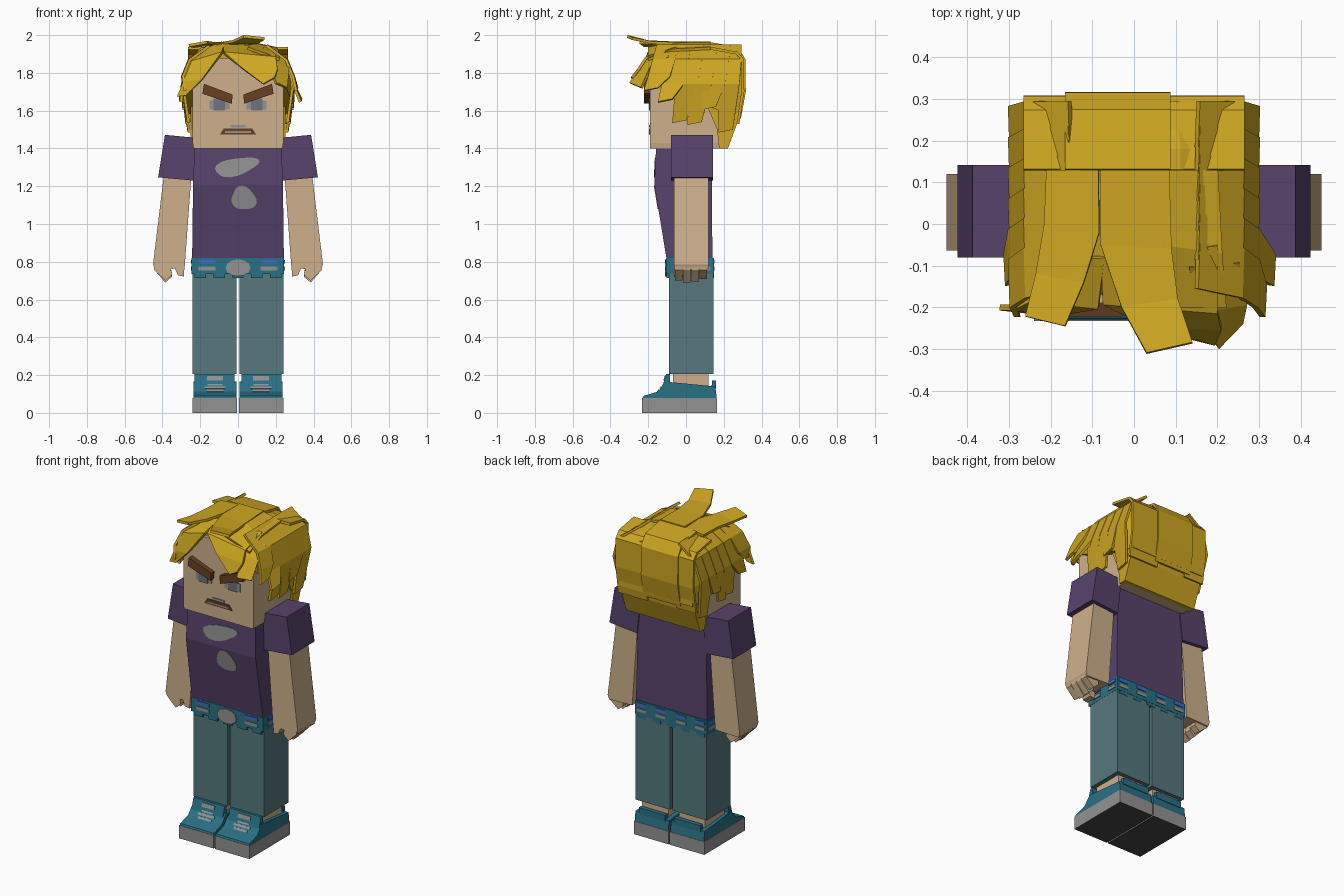
import bpy, bmesh, math


def material(name, r, g, b):
    m = bpy.data.materials.new(name)
    m.diffuse_color = (r, g, b, 1)
    return m


HAIR = material("gold hair", 0.62, 0.385, 0.016)
SKIN = material("skin", 0.62, 0.434, 0.262)
SHIRT = material("purple cloth", 0.098, 0.056, 0.15)
PANTS = material("grey teal denim", 0.092, 0.19, 0.205)
TEAL = material("teal", 0.022, 0.165, 0.24)
GREY = material("grey", 0.29, 0.29, 0.29)
BROWN = material("brown", 0.14, 0.05, 0.018)
BLUE = material("blue", 0.045, 0.156, 0.55)
DARK = material("dark rubber", 0.06, 0.06, 0.06)
IRIS = material("slate", 0.16, 0.17, 0.21)


def finish(bm, name, *mats):
    bmesh.ops.recalc_face_normals(bm, faces=bm.faces)
    me = bpy.data.meshes.new(name)
    bm.to_mesh(me)
    bm.free()
    for m in mats:
        me.materials.append(m)
    ob = bpy.data.objects.new(name, me)
    bpy.context.collection.objects.link(ob)
    return ob


def loft(name, rings, mat):
    """Closed rings joined one after another, with capped ends."""
    bm = bmesh.new()
    vs = [[bm.verts.new(p) for p in r] for r in rings]
    n = len(vs[0])
    for a, b in zip(vs, vs[1:]):
        for i in range(n):
            bm.faces.new((a[i], a[(i + 1) % n], b[(i + 1) % n], b[i]))
    bm.faces.new(vs[0])
    bm.faces.new(vs[-1])
    return finish(bm, name, mat)


def prism_x(name, yz, x0, x1, mat):
    return loft(name, [[(x, y, z) for y, z in yz] for x in (x0, x1)], mat)


def prism_y(name, xz, y0, y1, mat, s=1):
    return loft(name, [[(s * x, y, z) for x, z in xz] for y in (y0, y1)], mat)


def box(name, x0, x1, y0, y1, z0, z1, mat, s=1):
    return prism_y(name, [(x0, z0), (x1, z0), (x1, z1), (x0, z1)], y0, y1, mat, s)


def lock(name, pairs, thick=0.015):
    """Flat strip of hair given by left and right edge points."""
    bm = bmesh.new()
    vs = [[bm.verts.new(p) for p in pr] for pr in pairs]
    for a, b in zip(vs, vs[1:]):
        bm.faces.new((a[0], a[1], b[1], b[0]))
    ob = finish(bm, name, HAIR)
    mod = ob.modifiers.new("thickness", 'SOLIDIFY')
    mod.thickness, mod.offset = thick, 0
    return ob


# --- head and face
prism_y("head", [(-.235, 1.4), (.235, 1.4), (.24, 1.43), (.24, 1.76), (.15, 1.88),
                 (-.15, 1.88), (-.24, 1.76), (-.24, 1.43)], -.19, .2, SKIN)
for s in (-1, 1):
    prism_y("eyebrow", [(.028, 1.685), (.18, 1.742), (.188, 1.69), (.033, 1.637)],
            -.222, -.185, BROWN, s)
    box("eye", .045, .15, -.194, -.189, 1.605, 1.655, GREY, s)
    box("pupil", .07, .13, -.197, -.19, 1.6, 1.665, IRIS, s)
prism_y("mouth", [(-.095, 1.475), (.095, 1.475), (.075, 1.506), (-.075, 1.506)],
        -.195, -.189, BROWN)
box("lower_lip", -.07, .07, -.197, -.19, 1.483, 1.492, GREY)
box("upper_lip", -.04, .04, -.195, -.189, 1.51, 1.523, GREY)

# --- torso
def chest_y(z):
    if z > 1.21:
        return -.168 + (z - 1.21) / .2 * .01
    return -.168 + (1.21 - z) / .39 * .066


loft("torso", [[(s * .243, -.102, .81), (s * .238, -.168, 1.21), (s * .23, -.158, 1.41),
                (s * .23, .135, 1.41), (s * .243, .14, .81)] for s in (-1, 1)], SHIRT)


# abstract paint splashes on the chest
def splash(name, cx, cz, rx, rz, tilt):
    ring = []
    for i in range(20):
        a = i * math.tau / 20
        k = 1 + .1 * math.sin(3 * a + 1)
        u, v = rx * k * math.cos(a), rz * k * math.sin(a)
        ring.append((cx + u * math.cos(tilt) - v * math.sin(tilt),
                     cz + u * math.sin(tilt) + v * math.cos(tilt)))
    loft(name, [[(x, chest_y(z) + d, z) for x, z in ring] for d in (-.004, .003)], GREY)


splash("upper_splash", -.01, 1.303, .118, .046, .22)
splash("lower_splash", .03, 1.135, .068, .06, -.6)

# --- belt with buckle and studs
box("belt", -.247, .243, -.105, .148, .735, .82, TEAL)
for i in range(5):
    x = -.2 + .1 * i
    box("belt_fringe", x - .03, x + .03, -.103, .147, .715, .737, TEAL)
prism_y("buckle", [(.066 * math.cos(i * math.tau / 12), .768 + .045 * math.sin(i * math.tau / 12))
                   for i in range(12)], -.112, -.104, GREY)
for zone, z0, z1, mat in (("top", .79, .81, BLUE), ("bottom", .755, .775, GREY)):
    for x in (-.165, .165):
        box("front_stud_" + zone, x - .045, x + .045, -.109, -.104, z0, z1, mat)
    for x in (-.2, -.07, .07, .2):
        box("back_stud_" + zone, x - .032, x + .032, .147, .152, z0, z1, mat)
    for y in (-.03, .1):
        for s in (-1, 1):
            box("side_stud_" + zone, .24, .249, y - .03, y + .03, z0, z1, mat, s)

# --- arms, legs and shoes on both sides
for s in (-1, 1):
    prism_y("sleeve", [(.21, 1.455), (.387, 1.472), (.423, 1.247), (.235, 1.23)],
            -.08, .142, SHIRT, s)
    prism_y("arm", [(.245, 1.28), (.39, 1.28), (.45, .785), (.44, .76), (.283, .765)],
            -.063, .12, SKIN, s)
    for i, tip in enumerate((.7, .69, .695, .71)):
        y = -.058 + i * .043
        prism_y("finger", [(.448, .79), (.443, .757), (.385, tip), (.35, tip + .03),
                           (.36, .79)], y, y + .04, SKIN, s)
    prism_y("thumb", [(.282, .79), (.287, .722), (.318, .728), (.345, .79)],
            -.063, .0, SKIN, s)
    box("leg", .008, .242, -.09, .145, .205, .737, PANTS, s)
    box("ankle", .035, .215, -.07, .12, .13, .21, SKIN, s)
    sole = box("shoe_sole", .004, .24, -.232, .165, 0, .08, GREY, s)
    sole.data.materials.append(DARK)
    for f in sole.data.polygons:
        if f.normal.z < -.5:
            f.material_index = 1
    prism_x("shoe_upper", [(-.23, .078), (-.225, .09), (-.15, .112), (-.105, .165), (.0, .155),
                           (.155, .14), (.163, .078)], s * .007, s * .236, TEAL)
    prism_x("shoe_tongue", [(-.125, .14), (-.105, .207), (-.085, .207), (-.085, .14)],
            s * .018, s * .23, TEAL)
    prism_x("heel_tab", [(.135, .13), (.138, .172), (.16, .17), (.16, .13)],
            s * .03, s * .21, TEAL)
    prism_x("tongue_patch", [(-.12, .172), (-.113, .195), (-.107, .195), (-.113, .172)],
            s * .08, s * .165, GREY)
    for i in range(3):
        y, z = -.15 + .014 * i, .113 + .0165 * i
        w = (.045, .055, .04)[i]
        prism_x("lace", [(y - .005, z), (y + .004, z + .011), (y + .01, z + .008), (y + .002, z - .003)],
                s * (.122 - w), s * (.122 + w), GREY)

# --- hair: rounded cap and nape
arch = [(1, 0), (1, .35), (.93, .62), (.75, .86), (.4, .98)]
arch += [(-x, z) for x, z in reversed(arch)]
loft("hair_cap", [[(hw * x, y, bot + (top - bot) * z) for x, z in arch] for y, hw, top, bot in
                  ((-.17, .25, 1.91, 1.74), (0, .28, 1.95, 1.66),
                   (.18, .28, 1.945, 1.6), (.295, .25, 1.9, 1.58))], HAIR)
prism_x("hair_nape", [(.1, 1.65), (.285, 1.65), (.27, 1.53), (.222, 1.4), (.175, 1.4), (.165, 1.5)],
        -.252, .252, HAIR)

# back panels
for x0, x1, d, z in ((-.265, -.13, 0, 1.54), (-.165, .087, .008, 1.56), (.065, .265, 0, 1.53)):
    zt = 1.955 if d else 1.93
    lock("hair_back_panel", [((x0, .13, zt), (x1, .13, zt)),
                             ((x0, .27, zt - .025), (x1, .27, zt - .025)),
                             ((x0, .3 + d, 1.87), (x1, .3 + d, 1.87)),
                             ((x0, .301 + d, 1.7), (x1, .301 + d, 1.7)),
                             ((x0, .275 + d, z), (x1, .275 + d, z))])

# side locks sweeping forward and down: root y, tip y, tip z, tip x
for s in (-1, 1):
    for i, (yr, yt, zt, xt) in enumerate(((-.1, -.185, 1.72, .28), (-.03, -.11, 1.66, .302),
                                          (.04, -.035, 1.55, .262), (.11, .045, 1.54, .268),
                                          (.18, .12, 1.62, .285), (.24, .21, 1.5, .258))):
        if s > 0 and i < 2:
            xt += .028
        zm = max(1.72, zt + .04)
        pts = ((.15, yr, 1.945), (.255, yr * .8 + yt * .2, 1.868),
               (.291, (yr + yt) / 2, zm + .02), (xt, yt, zt))
        lock("hair_side_lock", [((s * x, y - w, z - (.015 if w < .04 else 0)),
                                 (s * (x + .004), y + w, z))
                                for (x, y, z), w in zip(pts, (.055, .06, .058, .038))])

# front tufts and bangs
lock("hair_front_tuft", [((-.08, .13, 1.96), (.085, .13, 1.96)), ((-.08, -.05, 1.958), (.09, -.06, 1.956)),
                         ((-.03, -.2, 1.965), (.105, -.18, 1.96)), ((.03, -.31, 1.993), (.14, -.285, 1.982))])
lock("hair_left_tuft", [((-.21, .13, 1.945), (-.085, .13, 1.955)), ((-.215, 0, 1.945), (-.083, -.02, 1.958)),
                        ((-.235, -.12, 1.94), (-.12, -.14, 1.955)), ((-.26, -.222, 1.945), (-.165, -.245, 1.962))])
lock("hair_top_right", [((.07, .13, 1.957), (.2, .13, 1.93)), ((.07, -.05, 1.957), (.21, -.07, 1.92)),
                        ((.05, -.2, 1.93), (.22, -.2, 1.87))])
lock("hair_right_bang", [((-.08, -.08, 1.95), (.2, -.05, 1.93)), ((-.075, -.19, 1.905), (.2, -.21, 1.88)),
                         ((.02, -.235, 1.825), (.21, -.25, 1.82)), ((.135, -.27, 1.74), (.195, -.285, 1.775))])
lock("hair_right_corner_bang", [((.13, -.1, 1.93), (.25, -.09, 1.88)), ((.15, -.21, 1.86), (.268, -.19, 1.82)),
                                ((.2, -.295, 1.745), (.258, -.235, 1.72))])
lock("hair_left_bang", [((-.2, -.08, 1.925), (-.07, -.08, 1.95)), ((-.245, -.18, 1.86), (-.085, -.2, 1.905)),
                        ((-.29, -.2, 1.75), (-.19, -.215, 1.765)), ((-.322, -.2, 1.675), (-.275, -.205, 1.68))])
